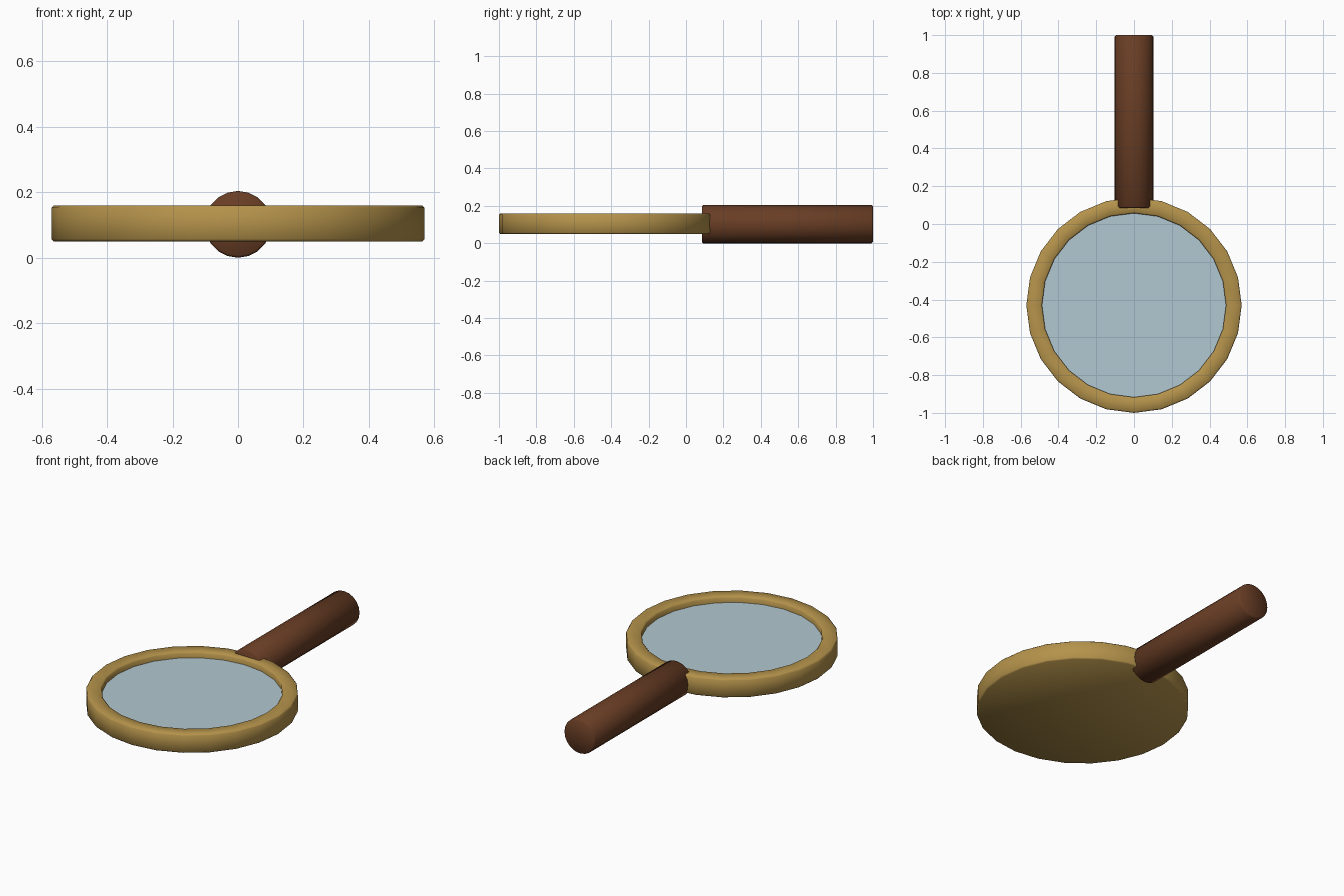
import bpy, math

if "Cube" in bpy.data.objects:
    bpy.data.objects.remove(bpy.data.objects["Cube"], do_unlink=True)


def material(name, colour):
    m = bpy.data.materials.new(name)
    m.use_nodes = True
    m.diffuse_color = (*colour, 1)
    m.node_tree.nodes["Principled BSDF"].inputs["Base Color"].default_value = (*colour, 1)
    return m


def lathe(name, profile, sides, mat):
    """Spin a (radius, height) profile about z; radius 0 makes a pole."""
    verts, rings, faces = [], [], []
    for r, z in profile:
        n = sides if r > 0 else 1
        rings.append([len(verts) + i for i in range(n)])
        for i in range(n):
            a = math.tau * i / sides
            verts.append((r * math.cos(a), r * math.sin(a), z))
    for low, high in zip(rings, rings[1:]):
        for i in range(sides):
            j = (i + 1) % sides
            if len(low) == 1:
                faces.append((low[0], high[j], high[i]))
            elif len(high) == 1:
                faces.append((low[i], low[j], high[0]))
            else:
                faces.append((low[i], low[j], high[j], high[i]))
    mesh = bpy.data.meshes.new(name)
    mesh.from_pydata(verts, [], faces)
    mesh.materials.append(mat)
    ob = bpy.data.objects.new(name, mesh)
    bpy.context.collection.objects.link(ob)
    bpy.ops.object.select_all(action="DESELECT")
    ob.select_set(True)
    bpy.context.view_layer.objects.active = ob
    bpy.ops.object.shade_smooth_by_angle(angle=math.radians(50))
    return ob


brass = material("brass", (0.46, 0.29, 0.07))
wood = material("dark wood", (0.14, 0.047, 0.018))
glass = material("pale blue glass", (0.45, 0.58, 0.64))

# Brass frame: closed underside, raised rim with softened edges
B, R, INNER, LOW, TOP, SEAT = 0.007, 0.57, 0.487, 0.05, 0.16, 0.115
frame = lathe("frame", [(0, LOW), (R - B, LOW), (R, LOW + B), (R, TOP - B),
                        (R - B, TOP), (INNER + B, TOP), (INNER, TOP - B),
                        (INNER, SEAT), (0, SEAT)], 24, brass)
frame.location.y = -0.43

# Lens set into the frame
lens = lathe("lens", [(0, SEAT + 0.001), (INNER, SEAT + 0.001),
                      (INNER, 0.125), (0, 0.125)], 24, glass)
lens.location.y = -0.43

# Wooden handle lying along y, its near end lapping the rim
H, L = 0.102, 0.915
handle = lathe("handle", [(0, 0), (H - B, 0), (H, B), (H, L - B),
                          (H - B, L), (0, L)], 20, wood)
handle.rotation_euler.x = -math.pi / 2
handle.location = (0, 0.085, H)
